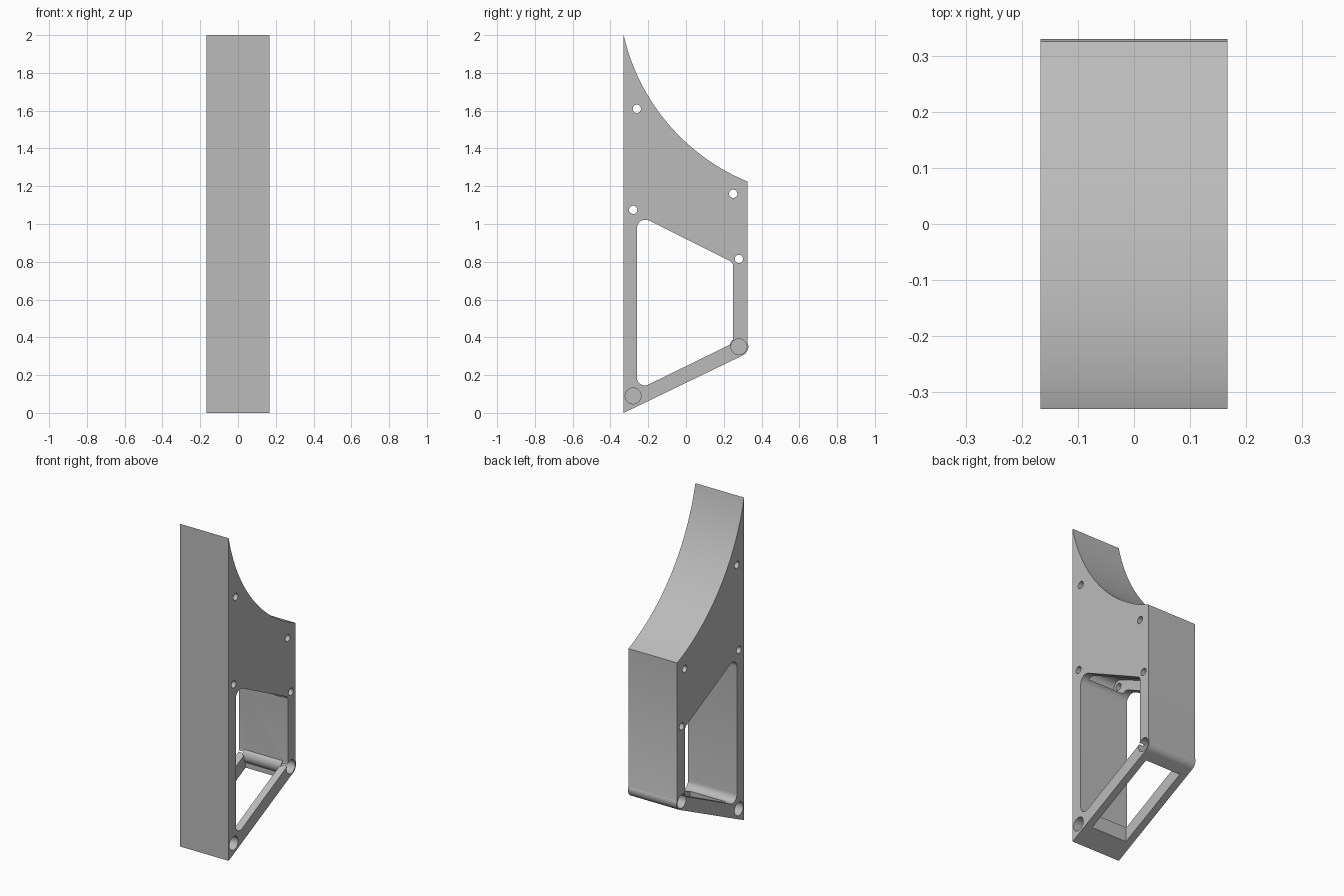
import bpy, bmesh, math
from mathutils import Vector as V

cube = bpy.data.objects.get("Cube")
if cube:
    bpy.data.objects.remove(cube, do_unlink=True)

HALF = 0.167          # half width of the bracket
INNER = 0.122         # inner face of the side plates

grey = bpy.data.materials.new("plain_grey")
grey.use_nodes = True
colour = (0.5, 0.5, 0.5, 1)
grey.diffuse_color = colour
grey.node_tree.nodes["Principled BSDF"].inputs["Base Color"].default_value = colour


def arc(centre, r, a0, a1, n):
    """Points on an arc in the side (y, z) plane, angles in radians."""
    return [V((centre[0] + r * math.cos(a0 + (a1 - a0) * i / n),
               centre[1] + r * math.sin(a0 + (a1 - a0) * i / n))) for i in range(n + 1)]


def circle(centre, r, n=40):
    return arc(centre, r, 0, math.tau, n)[:-1]


def arc_through(a, b, c, n):
    """Arc from a to c passing through b."""
    d = 2 * (a.x * (b.y - c.y) + b.x * (c.y - a.y) + c.x * (a.y - b.y))
    s = [p.length_squared for p in (a, b, c)]
    o = V(((s[0] * (b.y - c.y) + s[1] * (c.y - a.y) + s[2] * (a.y - b.y)) / d,
           (s[0] * (c.x - b.x) + s[1] * (a.x - c.x) + s[2] * (b.x - a.x)) / d))
    a0, a1 = (math.atan2(p.y - o.y, p.x - o.x) % math.tau for p in (a, c))
    return arc(o, (a - o).length, a0, a1, n)


def rounded(points, n=8):
    """Polygon from (y, z, radius) corners with filleted corners."""
    out = []
    for i, (y, z, r) in enumerate(points):
        p = V((y, z))
        u = (V(points[i - 1][:2]) - p).normalized()
        w = (V(points[(i + 1) % len(points)][:2]) - p).normalized()
        half = u.angle(w) / 2
        o = p + (u + w).normalized() * r / math.sin(half)
        s, e = p + u * r / math.tan(half) - o, p + w * r / math.tan(half) - o
        a0, a1 = math.atan2(s.y, s.x), math.atan2(e.y, e.x)
        a1 = a0 + (a1 - a0 + math.pi) % math.tau - math.pi
        out += arc(o, r, a0, a1, n)
    return out


def capsule(a, b, r):
    """Band with round ends from a to b."""
    a, b = V(a), V(b)
    t = math.atan2(b.y - a.y, b.x - a.x)
    return (arc(b, r, t - math.pi / 2, t + math.pi / 2, 16)
            + arc(a, r, t + math.pi / 2, t + 1.5 * math.pi, 16))


def prism(name, outline, x0, x1):
    """Extrude a side outline between two x positions."""
    bm = bmesh.new()
    face = bm.faces.new([bm.verts.new((x0, p[0], p[1])) for p in outline])
    ext = bmesh.ops.extrude_face_region(bm, geom=[face])["geom"]
    bmesh.ops.translate(bm, vec=(x1 - x0, 0, 0),
                        verts=[e for e in ext if isinstance(e, bmesh.types.BMVert)])
    bmesh.ops.recalc_face_normals(bm, faces=bm.faces)
    mesh = bpy.data.meshes.new(name)
    bm.to_mesh(mesh)
    bm.free()
    mesh.materials.append(grey)
    ob = bpy.data.objects.new(name, mesh)
    bpy.context.collection.objects.link(ob)
    return ob


def combine(body, tool, operation="DIFFERENCE"):
    tool.hide_render = True
    mod = body.modifiers.new("combine", "BOOLEAN")
    mod.operation, mod.solver, mod.object = operation, "EXACT", tool
    bpy.context.view_layer.objects.active = body
    bpy.ops.object.modifier_apply(modifier=mod.name)
    bpy.data.objects.remove(tool, do_unlink=True)


# Side outline: straight front and back, concave top, sloped base
pivot_front, pivot_back = (-0.28, 0.09), (0.28, 0.35)
hinge_front, hinge_back = (-0.28, 1.075), (0.28, 0.815)
outline = [V((-0.33, 0))]
outline += arc(pivot_back, 0.05, math.radians(-63), math.radians(26), 14)
outline += arc_through(V((0.325, 1.225)), V((0, 1.432)), V((-0.33, 2)), 48)
body = prism("bracket_body", outline, -HALF, HALF)

# Side window through both plates
window = [(-0.26, 0.12, 0.042), (0.25, 0.37, 0.03), (0.25, 0.795, 0.03), (-0.26, 1.05, 0.045)]
combine(body, prism("window_cutter", rounded(window), -0.3, 0.3))

# Sloped pocket between the plates and the opening in the base
combine(body, prism("pocket_cutter", capsule(hinge_front, hinge_back, 0.04), -INNER, INNER))
base = [(-0.215, -0.1), (0.249, -0.1), (0.249, 0.42), (-0.215, 0.42)]
combine(body, prism("base_cutter", base, -INNER, INNER))

# Barrel across the lower back edge
combine(body, prism("back_barrel", circle(pivot_back, 0.0495), -INNER - 0.01, INNER + 0.01), "UNION")

# Small bolt holes through the whole width
for spot in ((-0.26, 1.61), (0.25, 1.16), hinge_front, hinge_back):
    combine(body, prism("bolt_cutter", circle(spot, 0.022, 28), -0.3, 0.3))

# Blind pivot sockets on both sides
for spot in (pivot_front, pivot_back):
    for side in (-1, 1):
        combine(body, prism("socket_cutter", circle(spot, 0.042), side * 0.06, side * 0.3))

bpy.ops.object.select_all(action="DESELECT")
body.select_set(True)
bpy.context.view_layer.objects.active = body
bpy.ops.object.shade_smooth_by_angle(angle=math.radians(25))
